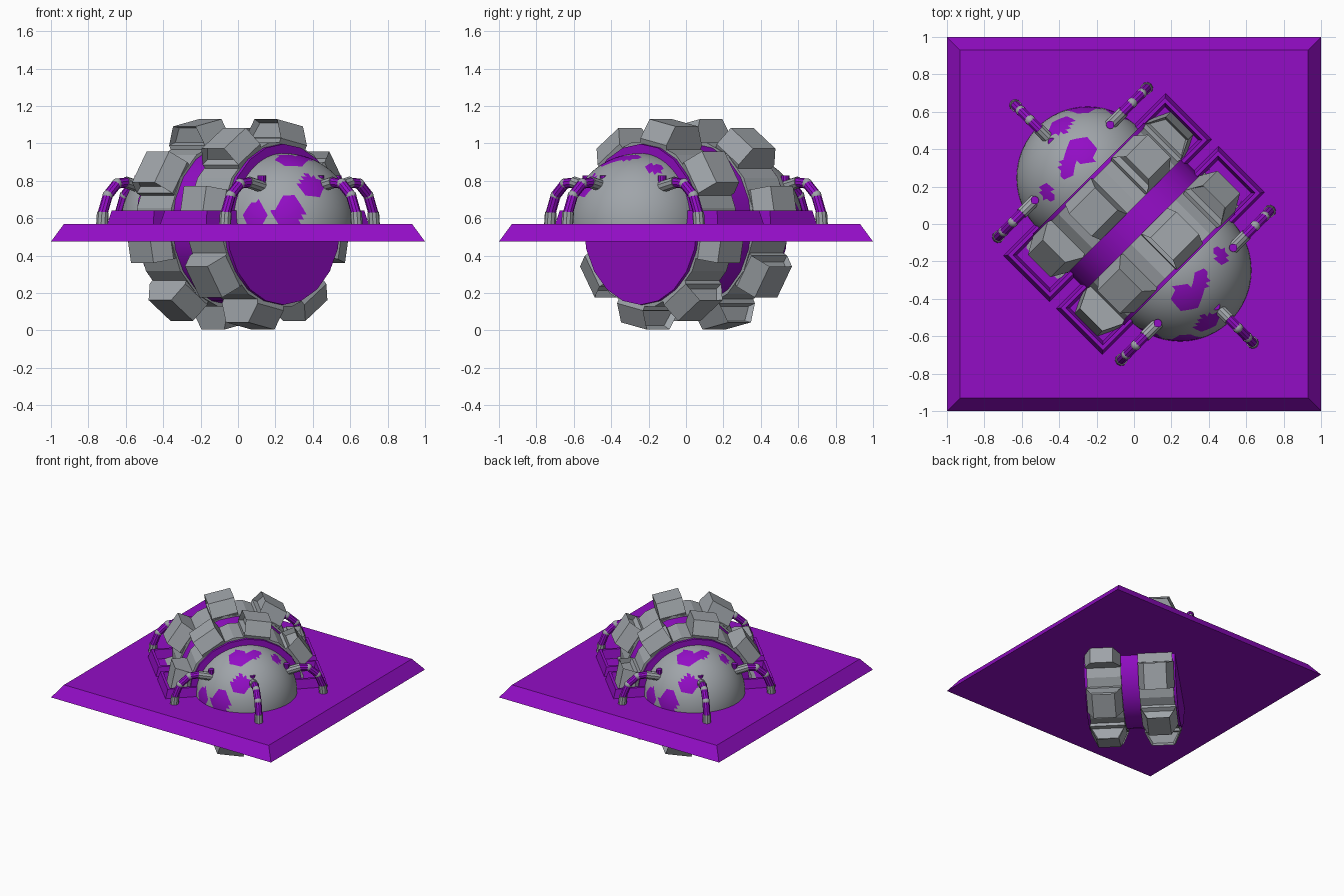
import bpy, bmesh, math
from mathutils import Matrix, Vector

if "Cube" in bpy.data.objects:
    bpy.data.objects.remove(bpy.data.objects["Cube"])


def material(name, rgb):
    m = bpy.data.materials.new(name)
    m.diffuse_color = (*rgb, 1)
    m.use_nodes = True
    m.node_tree.nodes["Principled BSDF"].inputs["Base Color"].default_value = m.diffuse_color
    return m


PURPLE = material("purple", (0.29, 0.004, 0.56))
GREY = material("grey", (0.35, 0.375, 0.40))
TURN = Matrix.Rotation(math.radians(-45), 4, 'Z')   # wheel axle lies on the diagonal
AXLE_Z = 0.567


def make(name, bm, mats, matrix=Matrix(), smooth=False):
    bmesh.ops.recalc_face_normals(bm, faces=bm.faces[:])
    me = bpy.data.meshes.new(name)
    bm.to_mesh(me)
    bm.free()
    for m in mats:
        me.materials.append(m)
    ob = bpy.data.objects.new(name, me)
    bpy.context.collection.objects.link(ob)
    ob.matrix_world = matrix
    if smooth:
        bpy.ops.object.select_all(action='DESELECT')
        ob.select_set(True)
        bpy.context.view_layer.objects.active = ob
        bpy.ops.object.shade_smooth_by_angle(angle=math.radians(35))
    return ob


def loft(bm, rings, closed=False):
    """Join equal rings of points with quads; cap the ends or close the loop."""
    vs = [[bm.verts.new(p) for p in r] for r in rings]
    n = len(vs[0])
    pairs = list(zip(vs, vs[1:])) + ([(vs[-1], vs[0])] if closed else [])
    for a, b in pairs:
        for i in range(n):
            bm.faces.new((a[i], a[(i + 1) % n], b[(i + 1) % n], b[i]))
    if closed:
        return None
    bm.faces.new(vs[0])
    return bm.faces.new(vs[-1])


def rect(x0, x1, y, z):
    return [(x0, -y, z), (x1, -y, z), (x1, y, z), (x0, y, z)]


def tube(bm, a, b, r, mat, segs=10):
    """Cylinder between two points."""
    a, b = Vector(a), Vector(b)
    rot = (b - a).to_track_quat('Z', 'Y').to_matrix().to_4x4()
    res = bmesh.ops.create_cone(bm, cap_ends=True, segments=segs, radius1=r, radius2=r,
                                depth=(b - a).length,
                                matrix=Matrix.Translation((a + b) / 2) @ rot)
    for f in {f for v in res['verts'] for f in v.link_faces}:
        f.material_index = mat


# Square base plate with sloped edges
bm = bmesh.new()
loft(bm, [rect(-1, 1, 1, 0.475), rect(-0.93, 0.93, 0.93, 0.57)])
make("base_plate", bm, [PURPLE])

PLACE = Matrix.Translation((0, 0, AXLE_Z)) @ TURN

# Wheel drum
bm = bmesh.new()
drum_ring = lambda x, r: [(x, r * math.sin(math.tau * i / 20), r * math.cos(math.tau * i / 20))
                          for i in range(20)]
loft(bm, [drum_ring(-0.345, 0.43), drum_ring(0.345, 0.43)])
make("wheel_drum", bm, [PURPLE], PLACE, True)

for side, tag in ((-1, "left"), (1, "right")):
    # Raised rectangular frame around each tread
    bm = bmesh.new()
    c, z = side * 0.20, 0.565
    loft(bm, [rect(c - 0.175, c + 0.175, 0.615, z), rect(c - 0.16, c + 0.16, 0.595, z + 0.075),
              rect(c - 0.14, c + 0.14, 0.575, z + 0.075), rect(c - 0.125, c + 0.125, 0.56, z)],
         closed=True)
    make("tread_frame_" + tag, bm, [PURPLE], TURN)

    # Grey tread band
    bm = bmesh.new()
    band = lambda x, r: [(x, r * math.sin(math.tau * (i + 0.5) / 16),
                          r * math.cos(math.tau * (i + 0.5) / 16)) for i in range(16)]
    loft(bm, [band(side * 0.065, 0.447), band(side * 0.325, 0.447)])
    make("tread_band_" + tag, bm, [GREY], PLACE)

    # Eight hexagonal cleats, each with a recessed window on its leading end
    bm = bmesh.new()
    for k in range(8):
        a = math.radians(side * 11.25 + 45 * k)
        s, co = math.sin(a), math.cos(a)
        frame = Matrix(((-1, 0, 0, side * 0.20), (0, -co, s, 0), (0, s, co, 0), (0, 0, 0, 1)))
        lower = [(-0.105, 0.36), (0.105, 0.36), (0.135, 0.45), (-0.135, 0.45)]
        upper = [(-0.135, 0.45), (0.135, 0.45), (0.085, 0.554), (-0.085, 0.554)]
        for prof, window in ((lower, False), (upper, True)):
            end = loft(bm, [[frame @ Vector((x, y, r)) for x, r in prof] for y in (-0.1, 0.1)])
            if window:
                bm.normal_update()
                lead = frame.to_3x3() @ Vector((0, 1, 0))
                if end.normal.dot(lead) < 0:
                    end.normal_flip()
                res = bmesh.ops.inset_region(bm, faces=[end], thickness=0.018)
                bmesh.ops.translate(bm, verts=end.verts[:], vec=lead * -0.035)
    make("tread_cleats_" + tag, bm, [GREY], PLACE)

# Patch centres on the dome (world axes) with their sizes
PATCHES = [((0.04, -0.15, 0.35), 0.12), ((0.15, -0.28, 0.21), 0.11), ((0.11, -0.05, 0.36), 0.07),
           ((0.22, 0.08, 0.30), 0.07), ((0.02, -0.37, 0.06), 0.13), ((-0.15, -0.34, 0.05), 0.10)]
PATCHES = [(TURN.inverted() @ Vector(p).normalized() * 0.38, r) for p, r in PATCHES]

# Leg starts and outward directions, in wheel axes
LEGS = [((0.62, 0), (1, 0)), ((0.465, -0.285), (0, -1)), ((0.465, 0.285), (0, 1))]

for half, tag in ((0, "front"), (math.pi, "back")):
    spin = Matrix.Rotation(half, 4, 'Z') @ PLACE

    # Patched dome on the drum end, above the plate
    bm = bmesh.new()
    bmesh.ops.create_icosphere(bm, subdivisions=5, radius=0.38)
    gone = [f for f in bm.faces
            if f.calc_center_median().z < -0.03 or f.calc_center_median().x < -0.03]
    bmesh.ops.delete(bm, geom=gone, context='FACES')
    for f in bm.faces:
        p = f.calc_center_median()
        f.material_index = int(any(sum(abs(v) for v in p - q) < r for q, r in PATCHES))
    bmesh.ops.translate(bm, verts=bm.verts[:], vec=(0.35, 0, 0))
    make("dome_" + tag, bm, [GREY, PURPLE], spin, True)

    # Three jointed legs arching from the dome to the plate
    for n, ((sx, sy), (dx, dy)) in enumerate(LEGS):
        at = lambda d, z: (sx + dx * d, sy + dy * d, z)
        bm = bmesh.new()
        tube(bm, at(0, 0.19), at(0, 0.262), 0.022, 1)
        tube(bm, at(-0.05, 0.19), at(0.10, 0.225), 0.032, 0)
        arch = [(0.09, 0.224), (0.165, 0.218), (0.235, 0.155), (0.275, 0.055)]
        for p, q in zip(arch, arch[1:]):
            tube(bm, at(*p), at(*q), 0.027, 1)
        for p in arch[1:3]:
            bmesh.ops.create_icosphere(bm, subdivisions=2, radius=0.029,
                                       matrix=Matrix.Translation(at(*p)))
        tube(bm, at(0.272, 0.065), at(0.278, 0), 0.032, 0)
        make("leg_%s_%d" % (tag, n + 1), bm, [GREY, PURPLE], spin, True)
